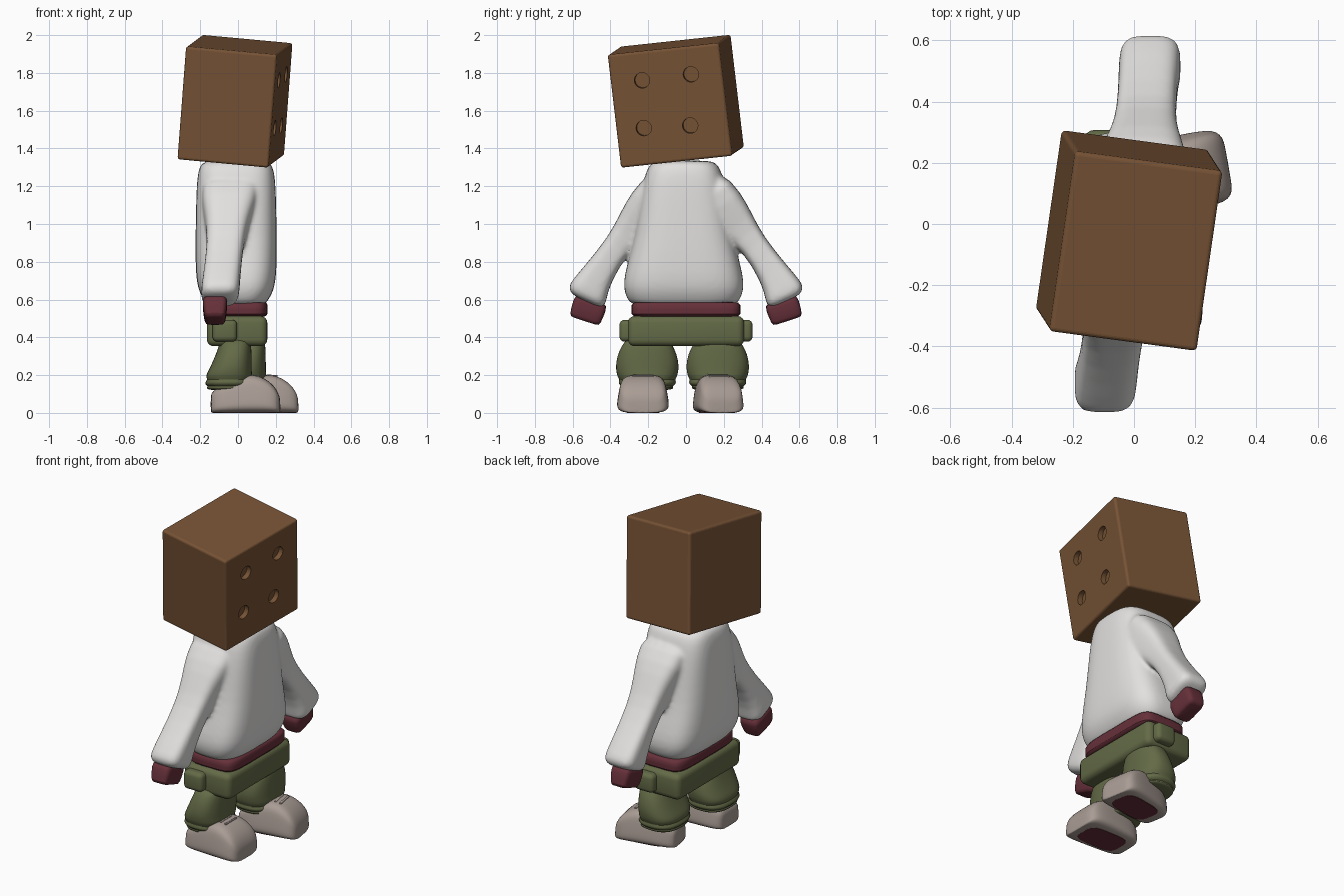
import bpy, bmesh, math
from mathutils import Vector, Matrix

if "Cube" in bpy.data.objects:
    bpy.data.objects.remove(bpy.data.objects["Cube"])


def material(name, rgb):
    m = bpy.data.materials.new(name)
    m.diffuse_color = (*rgb, 1)
    m.use_nodes = True
    m.node_tree.nodes["Principled BSDF"].inputs["Base Color"].default_value = m.diffuse_color
    return m


BROWN = material("cardboard brown", (0.185, 0.087, 0.036))
WHITE = material("shirt white", (0.76, 0.75, 0.74))
MAROON = material("trim maroon", (0.135, 0.030, 0.042))
OLIVE = material("trouser olive", (0.125, 0.145, 0.062))
BEIGE = material("shoe beige", (0.40, 0.335, 0.30))


def ring(center, u, v, n=3.0, count=28):
    """Superellipse ring around center spanned by half axes u and v."""
    pts = []
    for i in range(count):
        a = 2 * math.pi * (i + 0.5) / count
        c, s = math.cos(a), math.sin(a)
        pts.append(Vector(center)
                   + Vector(u) * math.copysign(abs(c) ** (2 / n), c)
                   + Vector(v) * math.copysign(abs(s) ** (2 / n), s))
    return pts


def select(*obs):
    bpy.ops.object.select_all(action='DESELECT')
    for o in obs:
        o.select_set(True)
    bpy.context.view_layer.objects.active = obs[0]


def finish(name, bm, mat, angle=40):
    bmesh.ops.recalc_face_normals(bm, faces=bm.faces)
    me = bpy.data.meshes.new(name)
    bm.to_mesh(me)
    bm.free()
    me.materials.append(mat)
    ob = bpy.data.objects.new(name, me)
    bpy.context.collection.objects.link(ob)
    select(ob)
    bpy.ops.object.shade_smooth_by_angle(angle=math.radians(angle))
    return ob


def modify(ob, kind, **props):
    m = ob.modifiers.new(kind.lower(), kind)
    for k, v in props.items():
        setattr(m, k, v)
    select(ob)
    bpy.ops.object.modifier_apply(modifier=m.name)


def loft(name, rings, mat, subdiv=1):
    bm = bmesh.new()
    rows = [[bm.verts.new(p) for p in r] for r in rings]
    n = len(rows[0])
    for a, b in zip(rows, rows[1:]):
        for i in range(n):
            j = (i + 1) % n
            bm.faces.new((a[i], a[j], b[j], b[i]))
    bm.faces.new(rows[0])
    bm.faces.new(rows[-1])
    ob = finish(name, bm, mat, 60)
    if subdiv:
        modify(ob, 'SUBSURF', levels=subdiv)
    return ob


def box(name, size, matrix, mat, bevel):
    bm = bmesh.new()
    bmesh.ops.create_cube(bm, size=1, matrix=matrix @ Matrix.Diagonal((*size, 1)))
    bmesh.ops.bevel(bm, geom=bm.edges[:], offset=bevel, segments=4,
                    profile=0.5, affect='EDGES')
    return finish(name, bm, mat)


# Tilted box head with four round holes in its face (+x side)
up = Vector((0.045, -0.07, 0.59)).normalized()
side = Vector((0.085, 0.58, 0.075))
side = (side - up * side.dot(up)).normalized()
fwd = side.cross(up)
head_m = (Matrix.Translation((-0.016, -0.054, 1.650))
          @ Matrix((fwd, side, up)).transposed().to_4x4())
head = box("box_head", (0.488, 0.598, 0.604), head_m, BROWN, 0.014)
bm = bmesh.new()
for y, z in ((-0.131, 0.148), (0.132, 0.152), (-0.152, -0.105), (0.096, -0.118)):
    bmesh.ops.create_cone(
        bm, cap_ends=True, segments=32, radius1=0.041, radius2=0.041, depth=0.08,
        matrix=head_m @ Matrix.Translation((0.254, y, z))
        @ Matrix.Rotation(math.pi / 2, 4, 'Y'))
cutter = finish("hole_cutter", bm, BROWN)
cutter.hide_render = True
modify(head, 'BOOLEAN', object=cutter, operation='DIFFERENCE', solver='EXACT')
bpy.data.objects.remove(cutter)
head.data.shade_flat()

# Shirt: torso and two puffy sleeves fused into one smooth surface
torso = [(0.565, .15, .27), (0.59, .165, .292), (0.63, .192, .313), (0.69, .21, .322),
         (0.79, .216, .300), (0.93, .216, .262), (1.08, .213, .24), (1.2, .21, .22),
         (1.28, .202, .20), (1.325, .185, .175), (1.337, .14, .13)]
shirt = loft("shirt", [ring((-0.01, -0.012, z), (hx, 0, 0), (0, hy, 0), 3.3)
                       for z, hx, hy in torso], WHITE)
sleeve = [(0.09, 1.235, .17, .11), (0.195, 1.085, .145, .126), (0.272, 0.99, .112, .100),
          (0.357, 0.895, .096, .066), (0.466, 0.735, .098, .082), (0.517, 0.648, .102, .106),
          (0.525, 0.615, .099, .107), (0.525, 0.585, .075, .085)]
arms = []
for s, x0, x1 in ((-1, -0.03, -0.10), (1, 0.02, 0.055)):
    rings = []
    for y, z, hx, hp in sleeve:
        t = (1.24 - z) / 0.65
        tilt = math.radians(38 if z > 0.7 else 24)
        rings.append(ring((x0 + (x1 - x0) * t, s * y, z), (hx, 0, 0),
                          (0, s * hp * math.cos(tilt), hp * math.sin(tilt)), 3.6))
    arms.append(loft("sleeve", rings, WHITE))
select(shirt, *arms)
bpy.ops.object.join()
modify(shirt, 'REMESH', mode='VOXEL', voxel_size=0.010, use_smooth_shade=True)
modify(shirt, 'SMOOTH', factor=0.5, iterations=12)
shirt.data.polygons.foreach_set("use_smooth", [True] * len(shirt.data.polygons))

# Maroon hem band
loft("shirt_hem", [ring((0, 0, z), (hx, 0, 0), (0, hy, 0), 6)
                   for z, hx, hy in ((.508, .145, .278), (.513, .158, .29),
                                     (.58, .158, .29), (.59, .15, .28))], MAROON)

# Maroon cuffs
for s, x, name in ((-1, -0.122, "right_cuff"), (1, 0.045, "left_cuff")):
    m = (Matrix.Translation((x, s * 0.52, 0.54))
         @ Matrix.Rotation(math.radians(s * 18), 4, 'X'))
    r = [ring(m @ Vector((0, 0, z)), m.to_3x3() @ Vector((hx, 0, 0)),
              m.to_3x3() @ Vector((0, hy, 0)), 5)
         for z, hx, hy in ((-.057, .045, .072), (-.052, .056, .085),
                           (.04, .068, .093), (.07, .06, .08))]
    loft(name, r, MAROON)

# Waistband with a pocket on each hip
box("waistband", (0.32, 0.615, 0.16), Matrix.Translation((-0.005, 0, 0.433)), OLIVE, 0.036)
for s, name in ((-1, "right_pocket"), (1, "left_pocket")):
    box(name, (0.13, 0.10, 0.115),
        Matrix.Translation((-0.07 if s < 0 else 0.05, s * 0.302, 0.435)), OLIVE, 0.026)

# Baggy trouser legs with gathered folds, rounded shoes, soles and laces
leg = [(.40, .02, .08, .11), (.355, .02, .085, .135), (.31, .012, .095, .158),
       (.25, 0, .108, .168), (.215, -.01, .118, .164), (.19, -.012, .124, .158),
       (.176, -.012, .114, .146), (.165, -.012, .127, .154), (.15, -.012, .127, .15),
       (.142, -.012, .112, .134), (.134, -.01, .122, .14), (.126, -.01, .118, .134),
       (.12, -.01, .10, .11)]
shoe = [(0, .075, .09), (.008, .10, .115), (.05, .122, .14), (.13, .134, .185),
        (.2, .14, .205), (.26, .143, .197), (.315, .14, .165), (.35, .128, .125),
        (.366, .10, .085), (.369, .07, .06)]
for cx, cy, heel, fy, yaw, w, name in ((-.035, -.205, -.145, -.228, 0, 1, "right"),
                                       (.04, .168, -.058, .163, 10, .9, "left")):
    loft(name + "_trouser_leg",
         [ring((cx + dx, cy, z), (hx, 0, 0), (0, hy, 0), 2.5) for z, dx, hx, hy in leg], OLIVE)
    foot = (Matrix.Translation((heel + .185, fy, 0))
            @ Matrix.Rotation(math.radians(yaw), 4, 'Z'))
    rings = []
    for x, hy, h in shoe:  # flat, wide bottom tapering toward the top
        r = ring((0, 0, h / 2), (0, hy * w, 0), (0, 0, h / 2), 4.5)
        rings.append([foot @ Vector((x - .185, p.y * (1.02 - 1.6 * p.z ** 1.2), p.z)) for p in r])
    loft(name + "_shoe", rings, BEIGE)
    sole = [[foot @ p for p in ring((.005, 0, z), (.135, 0, 0), (0, .085, 0), 4)]
            for z in (0, .006)]
    loft(name + "_sole", sole, MAROON, 0)
    for i in range(3):
        box(name + "_lace", (0.012, 0.11, 0.012),
            foot @ Matrix.Translation((.005 + .032 * i, 0, .200 - .003 * i)), BEIGE, 0.004)
